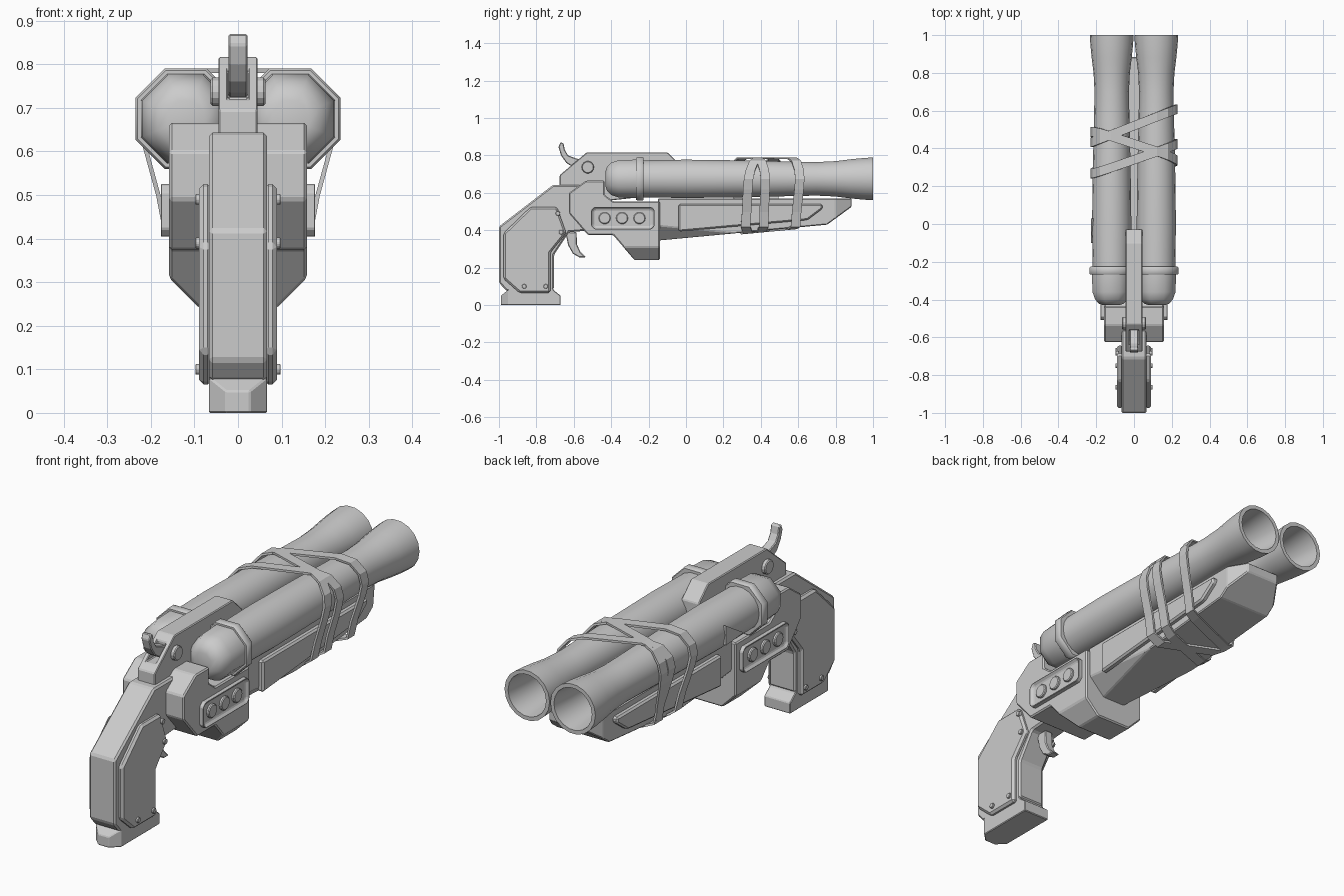
import bpy, bmesh, math
from mathutils import Vector

if "Cube" in bpy.data.objects:
    bpy.data.objects.remove(bpy.data.objects["Cube"])


def finish(name, bm, bevel=0.0, smooth=False):
    bmesh.ops.remove_doubles(bm, verts=bm.verts, dist=1e-5)
    bmesh.ops.recalc_face_normals(bm, faces=bm.faces)
    me = bpy.data.meshes.new(name)
    bm.to_mesh(me)
    bm.free()
    ob = bpy.data.objects.new(name, me)
    bpy.context.collection.objects.link(ob)
    if smooth:
        bpy.ops.object.select_all(action='DESELECT')
        ob.select_set(True)
        bpy.context.view_layer.objects.active = ob
        bpy.ops.object.shade_smooth_by_angle(angle=math.radians(48))
    if bevel:
        add_bevel(ob, bevel)
    return ob


def add_bevel(ob, width):
    m = ob.modifiers.new("bevel", 'BEVEL')
    m.width, m.segments, m.limit_method = width, 1, 'ANGLE'


def prism(name, pts, x0, x1, bevel=0.0, cuts=(), inset=None):
    """Extrude a (y, z) profile from x0 to x1; cuts are (point, outward normal)."""
    bm = bmesh.new()
    a = [bm.verts.new((x0, y, z)) for y, z in pts]
    b = [bm.verts.new((x1, y, z)) for y, z in pts]
    n = len(pts)
    bm.faces.new(a)
    cap = bm.faces.new(b)
    for i in range(n):
        bm.faces.new((a[i], a[(i + 1) % n], b[(i + 1) % n], b[i]))
    bmesh.ops.recalc_face_normals(bm, faces=bm.faces)
    for co, no in cuts:
        geom = bm.verts[:] + bm.edges[:] + bm.faces[:]
        bmesh.ops.bisect_plane(bm, geom=geom, plane_co=co, plane_no=no, clear_outer=True)
        bmesh.ops.holes_fill(bm, edges=[e for e in bm.edges if e.is_boundary])
    if inset:
        bmesh.ops.inset_region(bm, faces=[cap], thickness=inset[0])
        bmesh.ops.translate(bm, verts=cap.verts[:], vec=(-inset[1] if x1 > x0 else inset[1], 0, 0))
    return finish(name, bm, bevel)


def lathe(name, prof, x, z, sides, turn=0.0):
    """Revolve a (y, radius) profile about a line parallel to y."""
    bm = bmesh.new()
    rings = []
    for y, r in prof:
        ang = [2 * math.pi * i / sides + turn for i in range(sides)]
        rings.append([bm.verts.new((x + r * math.cos(t), y, z + r * math.sin(t))) for t in ang])
    for p, q in zip(rings, rings[1:]):
        for i in range(sides):
            j = (i + 1) % sides
            bm.faces.new((p[i], p[j], q[j], q[i]))
    bmesh.ops.dissolve_degenerate(bm, dist=1e-5, edges=bm.edges)
    return finish(name, bm, smooth=True)


def disc(name, x0, x1, y, z, r, sides=14, bevel=0.004):
    pts = [(y + r * math.cos(2 * math.pi * i / sides), z + r * math.sin(2 * math.pi * i / sides))
           for i in range(sides)]
    return prism(name, pts, x0, x1, bevel)


# Grip with flared foot
prism("grip", [(-1, .42), (-.71, .643), (-.5, .643), (-.5, .4), (-.625, .39), (-.705, .27),
               (-.705, .085), (-.96, .075), (-1, .12)], -.067, .067, .008)
prism("grip_foot", [(-.95, .1), (-.955, .078), (-.99, .05), (-.99, 0), (-.67, 0), (-.67, .05),
                    (-.708, .08), (-.715, .1)], -.067, .067, .004,
      cuts=[((s * .067, -.95, 0), (s, -1, 0)) for s in (1, -1)])

# Receiver with lower corners cut away
prism("receiver", [(-.625, .6), (-.535, .665), (-.435, .665), (-.435, .59), (-.39, .555),
                   (-.14, .555), (-.14, .24), (-.275, .24), (-.39, .375), (-.525, .375),
                   (-.625, .49)], -.158, .158, .006,
      cuts=[((s * .158, 0, .31), (s, 0, -1)) for s in (1, -1)])

# Fore-end under the barrels
prism("fore_end", [(-.15, .57), (.885, .57), (.885, .525), (.755, .43), (-.15, .345)],
      -.135, .135, .005,
      cuts=[((s * .135, .8, 0), (s, .6, 0)) for s in (1, -1)]
      + [((s * .135, 0, .41), (s, -.095, -1)) for s in (1, -1)])

# Trigger
prism("trigger", [(-.645, .39), (-.63, .32), (-.605, .275), (-.57, .255), (-.535, .255),
                  (-.565, .285), (-.583, .325), (-.585, .39)], -.02, .02, .004)

# Top rib, slotted at the back for the hammer
rib = prism("top_rib", [(-.675, .62), (-.675, .695), (-.53, .817), (-.1, .817), (-.03, .75),
                        (-.03, .6), (-.4, .56)], -.045, .045)
slot = prism("slot_cutter", [(-.75, .72), (-.56, .72), (-.56, .9), (-.75, .9)], -.024, .024)
slot.hide_render = True
slot.hide_set(True)
cut = rib.modifiers.new("slot", 'BOOLEAN')
cut.operation, cut.object, cut.solver = 'DIFFERENCE', slot, 'EXACT'
add_bevel(rib, .004)
disc("hammer_pin", -.063, .063, -.525, .737, .033)
prism("hammer", [(-.682, .845), (-.672, .87), (-.655, .866), (-.648, .83), (-.63, .8),
                 (-.59, .785), (-.54, .77), (-.54, .72), (-.6, .735), (-.64, .76), (-.668, .8)],
      -.022, .022, .004)

barrel = [(-.25, 0), (-.25, .1), (0, .104), (.3, .1), (.55, .094), (.7, .091), (.8, .096),
          (.88, .106), (.95, .113), (1, .116), (1, .098), (.88, .088), (.4, .08), (.4, 0)]
cap = [(-.43, 0), (-.43, .045), (-.422, .07), (-.4, .093), (-.36, .108), (-.268, .111),
       (-.268, .12), (-.262, .125), (-.232, .125), (-.226, .12), (-.226, 0)]
for s, side in ((1, "right"), (-1, "left")):
    # Barrel and eight-sided breech cap
    lathe("barrel_" + side, barrel, s * .118, .675, 18)
    lathe("breech_cap_" + side, cap, s * .12, .675, 8, math.pi / 8)
    # Grip panel and rivets
    prism("grip_panel_" + side, [(-.975, .385), (-.83, .525), (-.69, .525), (-.64, .385),
                                 (-.725, .28), (-.725, .065), (-.89, .065), (-.975, .14)],
          s * .06, s * .089, .01)
    for y, z in ((-.685, .49), (-.668, .39), (-.75, .1), (-.865, .1)):
        disc("rivet_" + side, s * .08, s * .098, y, z, .013, 8, .002)
    # Recessed side plate with three round studs
    prism("side_plate_" + side, [(-.49, .525), (-.185, .525), (-.168, .508), (-.168, .422),
                                 (-.185, .405), (-.49, .405), (-.507, .422), (-.507, .508)],
          s * .15, s * .18, .004, inset=(.016, .015))
    for y in (-.435, -.342, -.249):
        disc("stud_" + side, s * .15, s * .177, y, .465, .032)
    # Fore-end side panel
    prism("fore_end_panel_" + side, [(-.04, .54), (.73, .54), (.73, .515), (.65, .455),
                                     (-.04, .393)], s * .125, s * .158, .008)

# Loose splinter of wrapping on the left barrel
prism("wrap_scrap", [(-.1, .64), (.03, .63), (.03, .72)], -.215, -.228)

# Straps wound around barrels and fore-end
half = [(.12, .785), (.178, .768), (.216, .722), (.226, .675), (.216, .62), (.183, .5),
        (.168, .42), (.12, None)]
loop = half + [(-x, z) for x, z in reversed(half)]
for tl, tr, br, bl in ((.26, .42, .44, .28), (.5, .35, .29, .46), (.43, .61, .61, .43)):
    bm = bmesh.new()
    pairs = []
    for x, z in loop:
        u, v = (x + .23) / .46, (.79 - (z or .38)) / .41
        y = (tl + (tr - tl) * u) * (1 - v) + (bl + (br - bl) * u) * v
        row = []
        for d in (-.025, .025):
            zz = .35 + .095 * (y + d + .05) if z is None else z
            row.append(bm.verts.new((x, y + d, zz)))
        pairs.append(row)
    for i, p in enumerate(pairs):
        q = pairs[(i + 1) % len(pairs)]
        bm.faces.new((p[0], q[0], q[1], p[1]))
    strap = finish("strap", bm)
    sol = strap.modifiers.new("thickness", 'SOLIDIFY')
    sol.thickness, sol.offset = .01, 0
